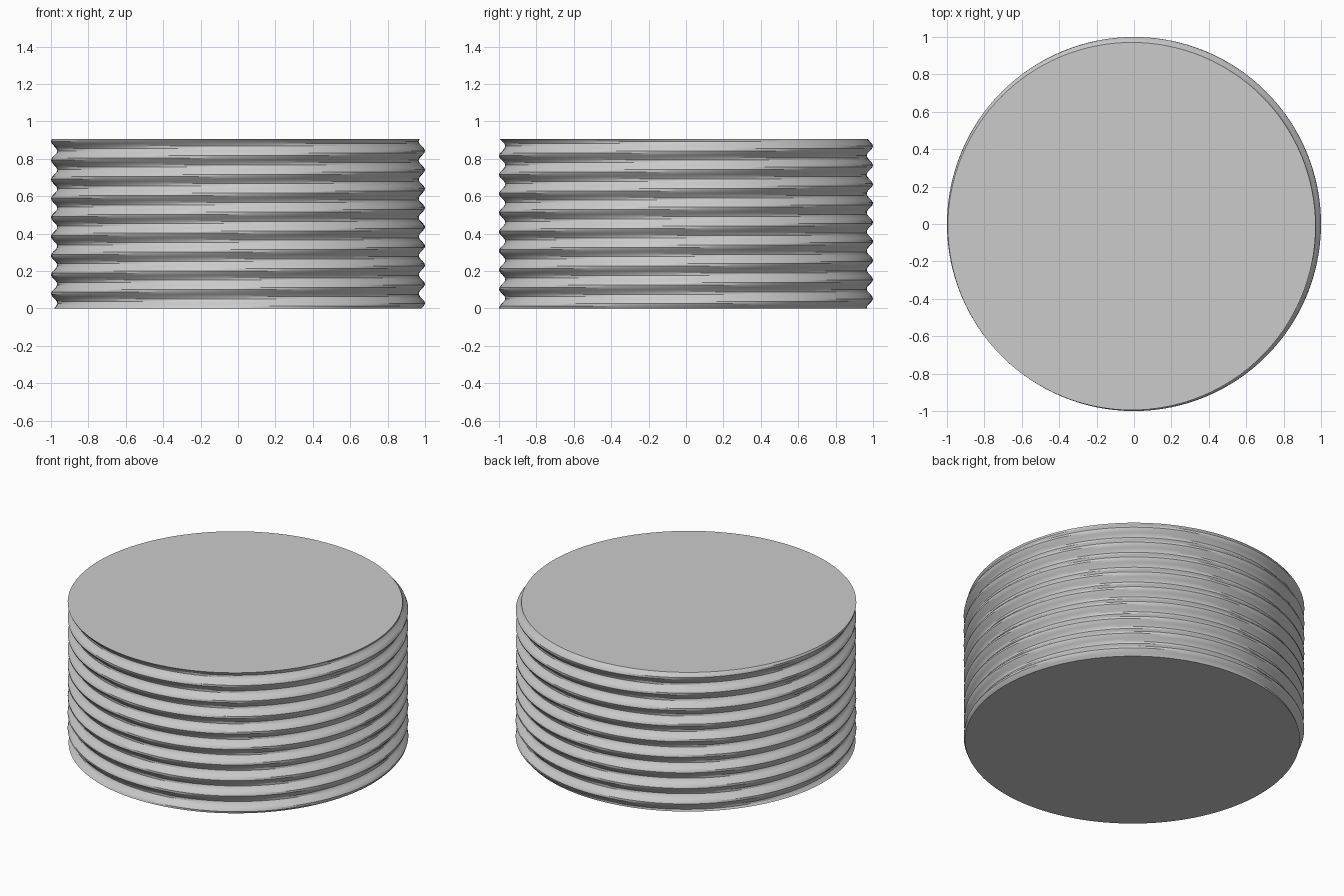
import bpy, bmesh, math

if "Cube" in bpy.data.objects:
    bpy.data.objects.remove(bpy.data.objects["Cube"])

HEIGHT = 0.906       # overall height
RADIUS = 0.983       # radius of each circular slice
OFFSET = 0.017       # how far each slice sits off the axis
TURNS = 8.9          # right-handed thread turns
SLICES = 72
SEGMENTS = 128
TOP_ANGLE = math.radians(225)

grey = bpy.data.materials.new("light grey")
grey.diffuse_color = (0.6, 0.6, 0.6, 1)
grey.use_nodes = True
grey.node_tree.nodes["Principled BSDF"].inputs["Base Color"].default_value = grey.diffuse_color

# Threaded cylinder: stacked circles whose centres spiral around the axis
bm = bmesh.new()
rings = []
for i in range(SLICES + 1):
    t = i / SLICES
    turn = TOP_ANGLE - (1 - t) * TURNS * math.tau
    cx, cy = OFFSET * math.cos(turn), OFFSET * math.sin(turn)
    rings.append([bm.verts.new((cx + RADIUS * math.cos(a), cy + RADIUS * math.sin(a), t * HEIGHT))
                  for a in (math.tau * k / SEGMENTS for k in range(SEGMENTS))])

# Thread walls
for low, high in zip(rings, rings[1:]):
    for k in range(SEGMENTS):
        n = (k + 1) % SEGMENTS
        bm.faces.new((low[k], low[n], high[n], high[k]))

# Flat end caps
bm.faces.new(rings[-1])
bm.faces.new(rings[0][::-1])

mesh = bpy.data.meshes.new("threaded_cylinder")
bm.to_mesh(mesh)
bm.free()
mesh.materials.append(grey)
thread = bpy.data.objects.new("threaded_cylinder", mesh)
bpy.context.collection.objects.link(thread)

# Smooth walls with crisp crests and rims
bpy.context.view_layer.objects.active = thread
thread.select_set(True)
bpy.ops.object.shade_smooth_by_angle(angle=math.radians(30))
